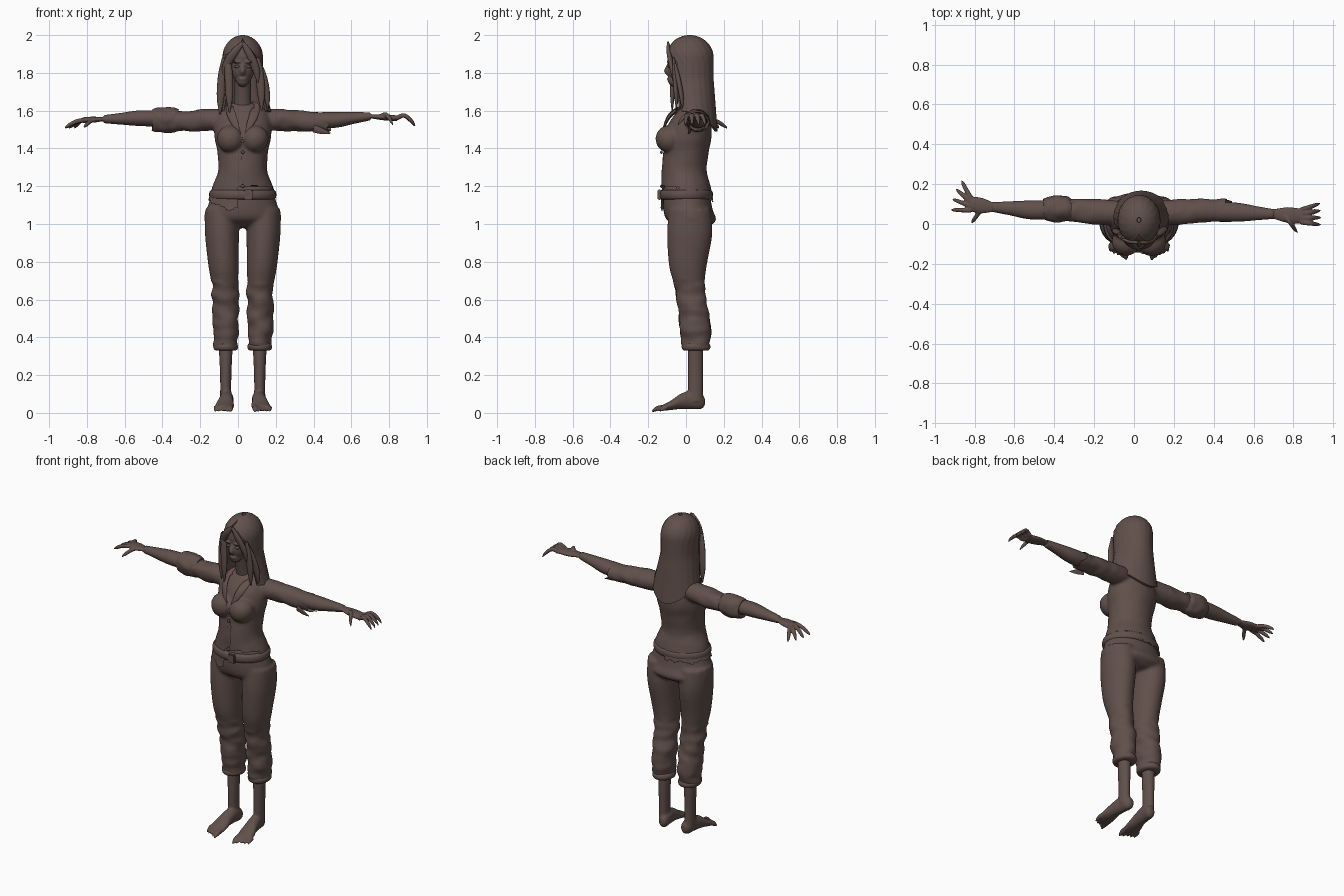
import bpy, bmesh, math
from mathutils import Vector, Matrix, noise

if "Cube" in bpy.data.objects:
    bpy.data.objects.remove(bpy.data.objects["Cube"], do_unlink=True)

brown = bpy.data.materials.new("dusty brown")
brown.use_nodes = True
colour = (.12, .08, .07, 1)
brown.diffuse_color = colour
brown.node_tree.nodes["Principled BSDF"].inputs["Base Color"].default_value = colour

MIDDLE = .025          # the body stands a little off centre
SIDES = {"right": -1, "left": 1}
FRAMES = {"x": (Vector((0, 1, 0)), Vector((0, 0, 1))),
          "y": (Vector((1, 0, 0)), Vector((0, 0, 1))),
          "z": (Vector((1, 0, 0)), Vector((0, 1, 0)))}


def spline(rows, steps=4):
    """Smoothly resample rows of any length."""
    smooth, last = [], len(rows) - 1
    for i in range(last):
        before, start, end, after = rows[max(i - 1, 0)], rows[i], rows[i + 1], rows[min(i + 2, last)]
        for step in range(steps):
            t = step / steps
            smooth.append([q + t / 2 * (r - p + t * (2 * p - 5 * q + 4 * r - w + t * (3 * (q - r) + w - p)))
                           for p, q, r, w in zip(before, start, end, after)])
    return smooth + [list(rows[-1])]


def skin(bm, rings, closed=True, caps=True):
    """Join rings of points with quads."""
    rings = [[bm.verts.new(point) for point in ring] for ring in rings]
    count = len(rings[0])
    for a, b in zip(rings, rings[1:]):
        for i in range(count if closed else count - 1):
            j = (i + 1) % count
            bm.faces.new((a[i], a[j], b[j], b[i]))
    if caps:
        bm.faces.new(rings[0])
        bm.faces.new(rings[-1])


def loft(bm, rows, axis=None, sides=24):
    """Rows are x, y, z and two radii; without an axis the rings follow the path."""
    rows = spline(rows)
    centres = [Vector(row[:3]) for row in rows]
    rings = []
    for i, (centre, row) in enumerate(zip(centres, rows)):
        if axis:
            u, v = FRAMES[axis]
        else:
            ahead = (centres[min(i + 1, len(rows) - 1)] - centres[max(i - 1, 0)]).normalized()
            u = ahead.cross(Vector((.1, 1, .15))).normalized()
            v = u.cross(ahead)
        wide, deep = (max(radius, .001) for radius in row[3:])
        turns = [math.tau * k / sides for k in range(sides)]
        rings.append([centre + u * wide * math.cos(a) + v * deep * math.sin(a) for a in turns])
    skin(bm, rings)


def column(bm, rows, x=lambda z: MIDDLE, scale=1):
    """Upright form: rows are height, depth centre, half width and half depth."""
    loft(bm, [(x(z), y, z, wide * scale, deep * scale) for z, y, wide, deep in rows], "z", 32)


def strand(bm, points, widths, flat=1, axis=None, sides=12):
    """Tapered form along a path."""
    loft(bm, [(*point, width, width * flat) for point, width in zip(points, widths)], axis, sides)


def band(bm, centre, wide, deep, height, bulge, axis="z"):
    """Rolled strip of cloth around a limb."""
    up = FRAMES["x"][1] if axis == "z" else Vector((1, 0, 0))
    rows = []
    for k in range(9):
        swell = bulge * math.sin(math.pi * k / 8) ** .5
        rows.append((*(Vector(centre) + up * height * (k / 8 - .5)), wide + swell, deep + swell))
    loft(bm, rows, axis, 36)


def ball(bm, place, size):
    bmesh.ops.create_uvsphere(bm, u_segments=20, v_segments=12, radius=1,
                              matrix=Matrix.Translation(place) @ Matrix.Diagonal((*size, 1)))


def finish(name, bm, voxel=0, wrinkle=None, cut=None, thick=0):
    """Turn the mesh into an object, optionally fused, wrinkled, torn or thickened."""
    bmesh.ops.recalc_face_normals(bm, faces=bm.faces)
    mesh = bpy.data.meshes.new(name)
    bm.to_mesh(mesh)
    bm.free()
    obj = bpy.data.objects.new(name, mesh)
    bpy.context.collection.objects.link(obj)
    bpy.ops.object.select_all(action="DESELECT")
    obj.select_set(True)
    bpy.context.view_layer.objects.active = obj
    if voxel:
        fuse = obj.modifiers.new("fuse", "REMESH")
        fuse.mode, fuse.voxel_size = "VOXEL", voxel
        soften = obj.modifiers.new("soften", "SMOOTH")
        soften.factor, soften.iterations = .5, 5
    if thick:
        shell = obj.modifiers.new("thickness", "SOLIDIFY")
        shell.thickness, shell.offset = thick, -1
    bpy.ops.object.convert(target="MESH")
    bm = bmesh.new()
    bm.from_mesh(obj.data)
    bm.normal_update()
    if wrinkle:
        moves = [vert.normal * wrinkle(vert.co) for vert in bm.verts]
        for vert, move in zip(bm.verts, moves):
            vert.co += move
    if cut:
        torn = [face for face in bm.faces if cut(face.calc_center_median())]
        bmesh.ops.delete(bm, geom=torn, context="FACES")
    bm.to_mesh(obj.data)
    bm.free()
    obj.data.materials.clear()
    obj.data.materials.append(brown)
    bpy.ops.object.shade_smooth_by_angle(angle=math.radians(50))


# Trousers: pelvis and legs fused, creased below the knee
def leg_x(side):
    return lambda z: MIDDLE + side * min(.11, .09 + max(0, z - .6) / 15)


LEG = [(1.08, .02, .09, .11), (.95, .02, .09, .12), (.78, .01, .08, .1), (.66, .02, .07, .08),
       (.45, .05, .07, .08), (.34, .05, .06, .07)]
bm = bmesh.new()
column(bm, [(1.2, 0, .15, .12), (1.08, .01, .19, .13), (1.02, .03, .2, .13), (.98, .04, .1, .07)])
for side in SIDES.values():
    column(bm, LEG, leg_x(side))
finish("trousers", bm, voxel=.01,
       wrinkle=lambda c: .012 * noise.noise(Vector((c.x, c.y, 2 * c.z)) * 10) if c.z < .7 else 0)

# Rolled trouser hems, shins, feet and toes
for name, side in SIDES.items():
    bm = bmesh.new()
    band(bm, (leg_x(side)(0), .053, .35), .052, .063, .04, .013)
    finish(name + "_trouser_hem", bm)

    bm = bmesh.new()
    column(bm, [(.4, .05, .04, .04), (.2, .05, .03, .04), (.06, .05, .03, .04)], leg_x(side))
    foot = [(.1, .06, .015, .02), (.08, .06, .03, .04), (.03, .07, .035, .05), (-.03, .06, .04, .04),
            (-.08, .04, .05, .025), (-.13, .025, .05, .015)]
    loft(bm, [(MIDDLE + side * (.087 - y / 10), y, z, wide, tall) for y, z, wide, tall in foot], "y")
    for toe in range(5):
        x = MIDDLE + side * (.065 + .02 * toe)
        fat = .011 if toe else .015
        tip = toe / 100 - .18
        strand(bm, [(x, -.1, .03), (x, tip + .03, .024), (x, tip, .01)], (fat, fat, fat / 2), axis="y")
    finish(name + "_foot", bm, voxel=.006)

# Torso, used for the skin beneath and the shirt on top
TORSO = [(1.04, .01, .21, .15), (1.2, 0, .16, .13), (1.28, -.01, .13, .12), (1.38, 0, .135, .12),
         (1.46, .01, .15, .125), (1.54, .02, .15, .11), (1.6, .03, .125, .08), (1.64, .035, .06, .05)]


def torso(bm, rows, scale=1):
    column(bm, rows, scale=scale)
    for side in SIDES.values():
        ball(bm, (MIDDLE + side * .064, -.088, 1.45), [.073 * scale] * 3)


bm = bmesh.new()
torso(bm, TORSO[1:], scale=.94)
finish("chest", bm, voxel=.01)


def torn_away(c):
    """Open collar, open front, ragged hem and ragged left sleeve."""
    x, jag = c.x - MIDDLE, noise.noise(c * 30) / 70
    if c.x > .35:
        return c.x > .465 + 2 * jag + (1.54 - c.z) / 2
    if c.x < -.2:
        return False
    if c.z > 1.628:
        return True
    if c.y < 0:
        opening = .4 * (c.z - 1.45)
        if 1.2 < c.z < 1.38:
            opening = .013 * math.sin((c.z - 1.2) / .18 * math.pi)
        if abs(x) < opening:
            return True
        right_tail = min(1.07 + abs(x + .07) / 2, 1.15)
        hem = right_tail if x < -.025 else 1.15 if x > .155 else 1.195
    else:
        hem = 1.125 if x < .03 else 1.175
    return c.z < hem + jag


bm = bmesh.new()
torso(bm, TORSO)
for side, end in zip(SIDES.values(), (.38, .5)):
    reach = (.08, .2, .3, end)
    strand(bm, [(MIDDLE + side * x, .05 + x / 20, 1.56 - x / 20) for x in reach],
           (.06, .065, .06, .055), flat=.9, axis="x", sides=24)
finish("shirt", bm, voxel=.008, cut=torn_away,
       wrinkle=lambda c: noise.noise(c * 16) * (.007 if abs(c.x - MIDDLE) > .19 else .002))

bm = bmesh.new()
band(bm, (-.385, .075, 1.55), .052, .055, .14, .014, axis="x")
finish("rolled_sleeve", bm, wrinkle=lambda c: .007 * noise.noise(c * 20))
bm = bmesh.new()
strand(bm, [(.4, .02, 1.505), (.45, .015, 1.49), (.49, .01, 1.48)], (.02, .015, .002), flat=.3)
finish("torn_sleeve_flap", bm)

# Collar lapels and buttons
bm = bmesh.new()
for side in SIDES.values():
    lapel = [(.05, .05, 1.64), (.07, -.02, 1.62), (.06, -.08, 1.58), (.04, -.11, 1.53), (.01, -.13, 1.46)]
    strand(bm, [(MIDDLE + side * x, y, z) for x, y, z in lapel], (.01, .02, .024, .018, .004), flat=.3)
finish("collar", bm)
bm = bmesh.new()
for z in (1.2, 1.38, 1.44):
    ball(bm, (MIDDLE, -.13, z), (.009, .007, .009))
finish("buttons", bm)

# Belt and buckle
bm = bmesh.new()
band(bm, (MIDDLE, 0, 1.155), .166, .131, .05, .012)
finish("belt", bm)
bm = bmesh.new()
bmesh.ops.create_cube(bm, size=1, matrix=Matrix.Translation((.055, -.14, 1.155)) @ Matrix.Diagonal((.045, .02, .056, 1)))
bmesh.ops.bevel(bm, geom=bm.edges[:], offset=.005, segments=2, affect="EDGES")
finish("belt_buckle", bm)


# Arms and clawed hands
def finger(bm, base, length, angle, side, curl):
    base = Vector(base)
    tip = base + Vector((side * length * math.cos(angle), length * math.sin(angle), -.045))
    path = [base.lerp(tip, t) + Vector((0, 0, curl * math.sin(math.pi * t))) for t in (0, .4, .8, 1)]
    strand(bm, path, (.013, .012, .01, .003), sides=10)


def arm(name, side, joints, aim, fan, curl):
    shoulder, elbow, wrist, knuckles = (Vector(joint) for joint in joints)
    bm = bmesh.new()
    strand(bm, (shoulder, elbow, elbow.lerp(wrist, .6), wrist), (.046, .049, .035, .025), .87, "x", 24)
    strand(bm, (wrist, wrist.lerp(knuckles, .5), knuckles), (.025, .04, .038), .4, "x", 24)
    for k in range(4):
        spread = k - 1.5
        finger(bm, knuckles + Vector((0, spread * .021, 0)), .1, aim + fan * spread, side, curl)
    finger(bm, wrist.lerp(knuckles, .4), .11, -.95, side, curl)
    finish(name, bm, voxel=.005)


arm("right_arm", -1, [(-.3, .075, 1.555), (-.5, .07, 1.56), (-.71, .085, 1.555), (-.82, .1, 1.55)],
    aim=.55, fan=.35, curl=.01)
arm("left_arm", 1, [(.3, .065, 1.55), (.5, .06, 1.55), (.7, .05, 1.57), (.84, .04, 1.56)],
    aim=.1, fan=.15, curl=.035)

# Head with neck, nose, lips and brows
bm = bmesh.new()
ball(bm, (MIDDLE, -.005, 1.885), (.07, .095, .1))
ball(bm, (MIDDLE, -.03, 1.815), (.06, .07, .075))
ball(bm, (MIDDLE, -.06, 1.76), (.034, .036, .034))
column(bm, [(1.58, .035, .06, .05), (1.65, .02, .045, .045), (1.78, 0, .044, .05)])
strand(bm, [(MIDDLE, -.09, 1.85), (MIDDLE, -.103, 1.81), (MIDDLE, -.09, 1.785)], (.008, .014, .01), axis="z")
ball(bm, (MIDDLE, -.088, 1.768), (.022, .013, .01))
for side in SIDES.values():
    ball(bm, (MIDDLE + side * .03, -.09, 1.858), (.026, .013, .007))
finish("head", bm, voxel=.005)
bm = bmesh.new()
for side in SIDES.values():
    ball(bm, (MIDDLE + side * .029, -.086, 1.833), (.016, .011, .008))
finish("eyes", bm)

# Long hair: a domed sheet open around the face, pointed at the back
bm = bmesh.new()
rings = []
for step in range(1, 26):
    z = 2 - .4 * (step / 25) ** 2
    fall = max(0, 1.77 - z)
    radius = .107 * math.sqrt(1 - max(0, (z - 1.88) / .12) ** 2) + fall / 5
    gap = min(1, 8 * max(0, 1.98 - z))
    ring = []
    for k in range(49):
        angle = gap + (math.tau - 2 * gap) * k / 48
        back = (1 - math.cos(angle)) / 2
        wave = radius * (1 + math.sin(2 * k) / 80)
        ring.append((MIDDLE + fall / 15 + wave * math.sin(angle),
                     .02 + fall / 8 - min(1.18 * wave, .126) * math.cos(angle),
                     z - .65 * fall * back ** 3))
    rings.append(ring)
skin(bm, rings, closed=False, caps=False)
finish("long_hair", bm, thick=.014)

# Fringe and loose locks: root and tip offsets across the face, with heights
bm = bmesh.new()
for root, top, tip, bottom in ((0, 1.96, -.1, 1.78), (0, 1.96, .08, 1.75), (-.08, 1.9, -.07, 1.59),
                               (-.1, 1.88, -.12, 1.58), (.08, 1.88, .1, 1.6), (.09, 1.85, .13, 1.6)):
    path = []
    for k in range(5):
        t = k / 4
        x = root + (tip - root) * math.sin(t * math.pi / 2)
        path.append((MIDDLE + x, 4.5 * x * x - .095, top + (bottom - top) * t))
    strand(bm, path, (.01, .02, .022, .018, .003), flat=.6)
finish("hair_locks", bm)
